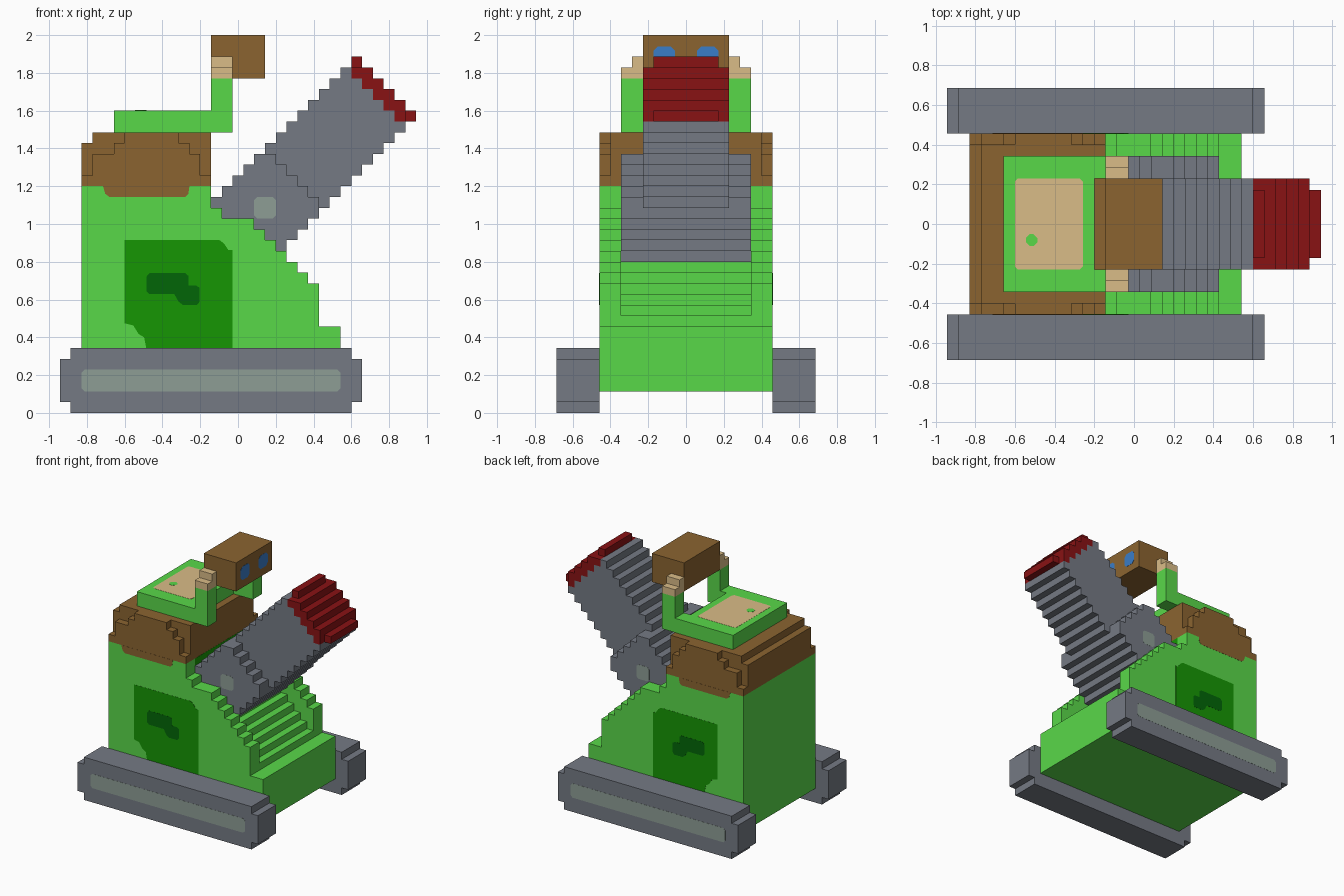
import bpy, bmesh
from mathutils import Vector

cube = bpy.data.objects.get("Cube")
if cube:
    bpy.data.objects.remove(cube, do_unlink=True)

V = 2 / 35                      # size of one grid block
CX = 16.5                       # block column that lies on x = 0
T = 0.02                        # plate thickness in blocks


def material(name, hex_colour):
    def lin(c):
        c /= 255
        return c / 12.92 if c <= 0.04045 else ((c + 0.055) / 1.055) ** 2.4
    rgba = [lin((hex_colour >> s) & 255) for s in (16, 8, 0)] + [1]
    m = bpy.data.materials.new(name)
    m.use_nodes = True
    m.diffuse_color = rgba
    m.node_tree.nodes["Principled BSDF"].inputs["Base Color"].default_value = rgba
    return m


GREEN = material("bright green", 0x59D849)
DARK = material("dark green", 0x169604)
DEEP = material("deep green", 0x026607)
GREY = material("steel grey", 0x757A84)
PALE = material("pale grey green", 0x8D9E95)
BROWN = material("brown", 0x8B6430)
TAN = material("tan", 0xDABC87)
RED = material("dark red", 0x891214)
BLUE = material("blue", 0x3A7DC8)


def prism(name, pts, axis, a, b, mat):
    """Extrude a 2D outline (block units) along an axis from a to b."""
    place = {"x": lambda u, w, d: (d, u, w),
             "y": lambda u, w, d: (u, d, w),
             "z": lambda u, w, d: (u, w, d)}[axis]
    bm = bmesh.new()
    rings = []
    for d in (a, b):
        ring = []
        for u, w in pts:
            x, y, z = place(u, w, d)
            ring.append(bm.verts.new(Vector((x - CX, y, z)) * V))
        rings.append(ring)
    bm.faces.new(rings[0])
    bm.faces.new(rings[1][::-1])
    n = len(pts)
    for i in range(n):
        j = (i + 1) % n
        bm.faces.new((rings[0][i], rings[0][j], rings[1][j], rings[1][i]))
    bmesh.ops.recalc_face_normals(bm, faces=bm.faces)
    me = bpy.data.meshes.new(name)
    bm.to_mesh(me)
    bm.free()
    me.materials.append(mat)
    ob = bpy.data.objects.new(name, me)
    bpy.context.collection.objects.link(ob)
    return ob


def rect(u0, u1, w0, w1, r=0):
    """Rectangle outline, with corners cut by r."""
    if not r:
        return [(u0, w0), (u1, w0), (u1, w1), (u0, w1)]
    return [(u0 + r, w0), (u1 - r, w0), (u1, w0 + r), (u1, w1 - r),
            (u1 - r, w1), (u0 + r, w1), (u0, w1 - r), (u0, w0 + r)]


def box(name, x0, x1, y0, y1, z0, z1, mat):
    return prism(name, rect(x0, x1, y0, y1), "z", z0, z1, mat)


def stepped(name, start, columns, y0, y1, mat):
    """Blocky silhouette from (bottom, top) columns, extruded along y."""
    low, high = [], []
    for i, (k0, k1) in enumerate(columns, start):
        for path, k in ((low, k0), (high, k1)):
            if path and path[-1][1] == k:
                path[-1] = (i + 1, k)
            else:
                path += [(i, k), (i + 1, k)]
    return prism(name, low + high[::-1], "y", y0, y1, mat)


def diagonal(name, first, last, s0, s1, half, mat):
    """Slanted block beam: rows between two diagonals, cut at sums s0..s1."""
    cols = [(max(i - 5, s0 - i), min(i + 5, s1 - i) + 1)
            for i in range(first, last + 1)]
    return stepped(name, first, cols, -half, half, mat)


# Body core with the inner stairs
core = [(2, 21)] * 12 + [(2, 32 - i) for i in range(14, 24)] + [(2, 8)] * 2
stepped("body_core", 2, core, -6, 6, GREEN)
prism("inner_back_panel", rect(-6, 6, 18, 21), "x", 14, 14 + T, DARK)

# Brown upper hull
stepped("upper_hull", 2, [(21, 25)] + [(21, 26)] * 11, -7, 7, BROWN)

wall_tops = [21] * 12 + [19, 18, 18, 18, 17, 16, 15, 14, 13, 12, 8, 8]
hull_tops = [22, 24, 24, 25, 26, 26, 26, 26, 26, 25, 24, 22]
panel = [(8, 6), (16, 6), (16, 15.1), (15.6, 15.1), (15.2, 15.7), (14.8, 16),
         (6, 16), (6, 8.3), (6.8, 8.1), (7.3, 7.3), (7.8, 7)]
blot = [(8, 11.3), (8.3, 11), (10.6, 11), (11, 10.3), (11.4, 10), (12.7, 10),
        (12.95, 10.3), (12.95, 11.6), (12.6, 11.8), (11.9, 11.8), (11.9, 12.7),
        (11.6, 12.95), (8.3, 12.95), (8, 12.6)]
hem = [(4, 21), (4.2, 20.3), (4.6, 20), (11.6, 20), (11.9, 20.3), (12, 21)]

# Parts repeated on the front (-y) and back (+y) sides
for side, s in (("front", -1), ("back", 1)):
    stepped(side + "_wall", 2, [(2, t) for t in wall_tops], 6 * s, 8 * s, GREEN)
    stepped(side + "_hull_edge", 2, [(21, t) for t in hull_tops], 7 * s, 8 * s, BROWN)
    prism(side + "_hull_hem", hem, "y", 8 * s, (8 + T) * s, BROWN)
    prism(side + "_panel", panel, "y", 8 * s, (8 + T) * s, DARK)
    prism(side + "_panel_blot", blot, "y", 8 * s, (8 + 2 * T) * s, DEEP)
    # Track with a pale stripe
    stepped(side + "_track", 0, [(1, 5)] + [(0, 6)] * 26 + [(1, 5)],
            8 * s, 12 * s, GREY)
    prism(side + "_track_stripe", rect(2, 26, 2, 4, 0.3), "y",
          12 * s, (12 + T) * s, PALE)
    # Pivot plate on the cannon mount
    prism(side + "_pivot_plate", rect(18, 20, 18, 20, 0.3), "y",
          6 * s, (6 + T) * s, PALE)
    # Arm and hand
    stepped(side + "_arm", 5, [(26, 28)] * 9 + [(26, 31)] * 2, 4 * s, 6 * s, GREEN)
    box(side + "_hand_inner", 14, 16, 4 * s, 5 * s, 31, 33, TAN)
    box(side + "_hand_outer", 14, 16, 5 * s, 6 * s, 31, 32, TAN)
    # Eye
    prism(side + "_eye", rect(2 * s - 1, 2 * s + 1, 32.05, 33.95, 0.4), "x",
          19, 19 + T, BLUE)

# Back slab with its tan patch
box("back_slab", 5, 13, -4, 4, 26, 28, GREEN)
prism("back_patch", rect(6, 12, -4, 4, 0.25), "z", 28, 28 + T, TAN)
prism("back_patch_dot", rect(6.95, 8, -1.95, -0.9, 0.35), "z", 28, 28 + 2 * T, GREEN)

# Head
box("head", 14, 19, -4, 4, 31, 35, BROWN)

# Cannon: mount, barrel, muzzle
diagonal("cannon_mount", 14, 23, 33, 42, 6, GREY)
diagonal("cannon_barrel", 19, 31, 43, 57, 4, GREY)
stepped("muzzle", 27, [(31, 32)] + [(58 - i, 60 - i) for i in range(28, 32)],
        -4, 4, RED)
box("muzzle_top_lip", 27, 28, -3, 3, 32, 33, RED)
box("muzzle_bottom_lip", 32, 33, -3, 3, 27, 28, RED)
